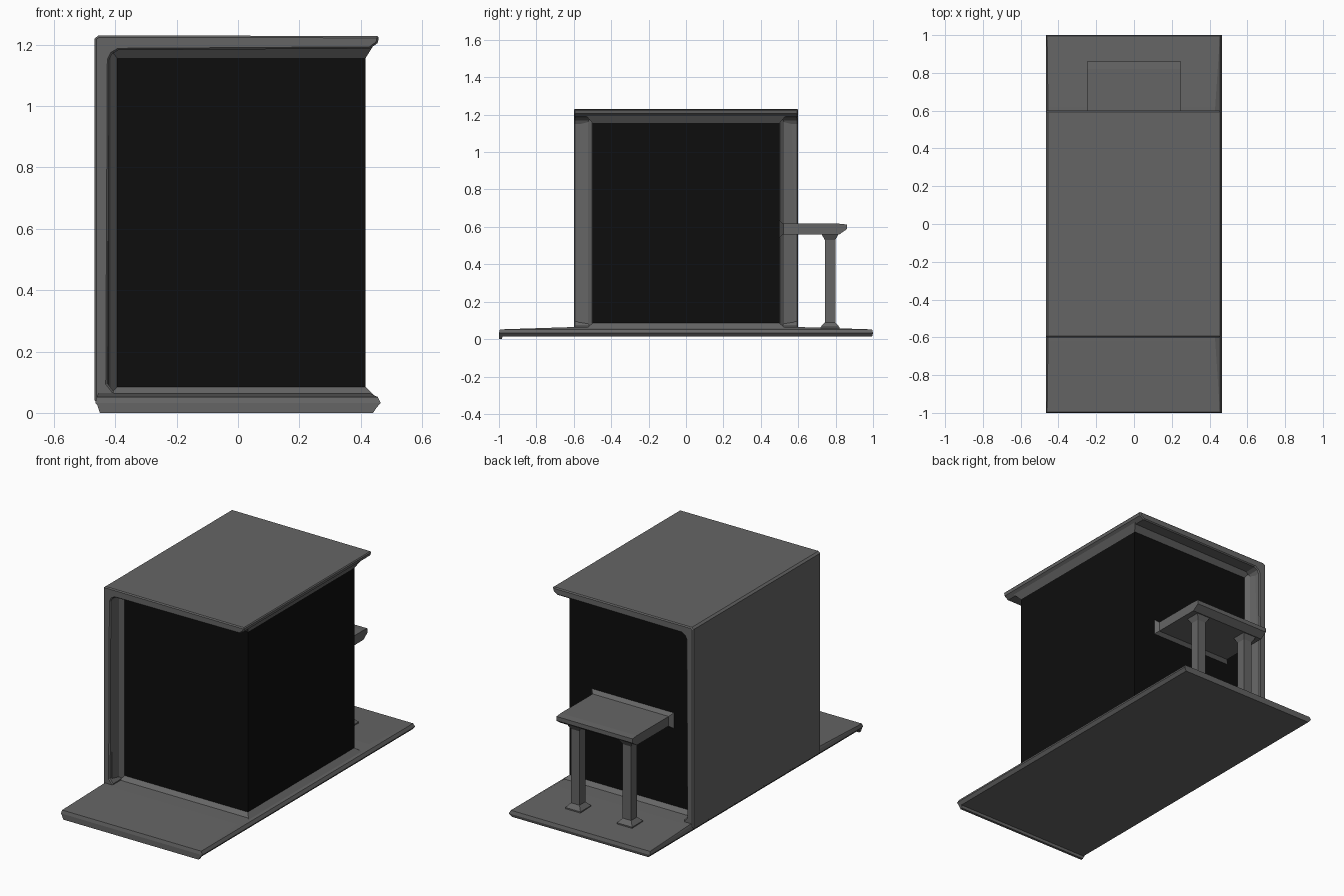
import bpy

if "Cube" in bpy.data.objects:
    bpy.data.objects.remove(bpy.data.objects["Cube"])

def material(name, v):
    m = bpy.data.materials.new(name)
    m.diffuse_color = (v, v, v, 1)
    m.use_nodes = True
    m.node_tree.nodes["Principled BSDF"].inputs["Base Color"].default_value = m.diffuse_color
    return m

GREY = material("dark_grey", 0.13)
BLACK = material("black", 0.004)

def build(name, verts, faces, mats=(GREY,)):
    me = bpy.data.meshes.new(name)
    me.from_pydata(verts, [], faces)
    for m in mats:
        me.materials.append(m)
    ob = bpy.data.objects.new(name, me)
    bpy.context.collection.objects.link(ob)
    return ob

def loft(name, rings, along_y=False, mats=(GREY,), dark_band=None):
    """Stack rectangles (a0, a1, b0, b1, height) into a closed solid."""
    verts, faces = [], []
    for a0, a1, b0, b1, h in rings:
        for a, b in ((a0, b0), (a1, b0), (a1, b1), (a0, b1)):
            verts.append((a, h, b) if along_y else (a, b, h))
    for r in range(len(rings) - 1):
        for i in range(4):
            j = (i + 1) % 4
            faces.append((r*4 + i, r*4 + j, r*4 + 4 + j, r*4 + 4 + i))
    n = len(verts)
    faces += [(3, 2, 1, 0), (n - 4, n - 3, n - 2, n - 1)]
    if along_y:
        faces = [f[::-1] for f in faces]
    ob = build(name, verts, faces, mats)
    if dark_band is not None:
        for p in ob.data.polygons[dark_band*4:dark_band*4 + 4]:
            p.material_index = 1
    return ob

# base slab, rising slightly towards the cabin
loft("base", [(-.45, .45, -1, .995, .015), (-.465, .465, -1, 1, .033),
              (-.46, .455, -.995, .995, .052), (-.455, .43, -.62, .62, .064)])
loft("base_front_lip", [(-.45, .44, -1, -.985, 0), (-.46, .46, -1, -.975, .03)])

# left wall and roof in one profile, filleted on the inner corner
profile = [(-.455, .03), (-.405, .03), (-.405, .07), (-.425, .095), (-.42, 1.15),
           (-.41, 1.17), (-.39, 1.182), (.43, 1.187), (.455, 1.205), (.46, 1.228),
           (-.455, 1.23), (-.467, 1.22), (-.467, .04)]
n = len(profile)
verts = [(x, y, z) for y in (-.6, .6) for x, z in profile]
faces = [(i, i + n, (i + 1) % n + n, (i + 1) % n) for i in range(n)]
faces += [tuple(range(n)), tuple(reversed(range(n, 2*n)))]
shell = build("wall_and_roof", verts, faces)
bevel = shell.modifiers.new("edge_softening", 'BEVEL')
bevel.width = .006
bevel.segments = 1
bevel.limit_method = 'ANGLE'
bevel.angle_limit = 1.2

# dark cabin body, flared into floor and roof
loft("cabin_body", [(-.44, .445, -.535, .535, .055), (-.44, .415, -.5, .5, .085),
                    (-.44, .415, -.5, .5, 1.155), (-.44, .44, -.535, .535, 1.195)],
     mats=(GREY, BLACK), dark_band=1)

# corner fillets between the cabin and the left wall
for name, s in (("front_fillet", -1), ("rear_fillet", 1)):
    pts = [(-.43, .49), (-.395, .49), (-.395, .502), (-.415, .525), (-.422, .58), (-.43, .58)]
    k = len(pts)
    v = [(x, s*y, z) for z in (.05, 1.19) for x, y in pts]
    f = [(i, (i + 1) % k, (i + 1) % k + k, i + k) for i in range(k)]
    f += [tuple(reversed(range(k))), tuple(range(k, 2*k))]
    if s > 0:
        v, f = v, f
    else:
        f = [q[::-1] for q in f]
    build(name, v, f)

# rear table shelf, flared where it meets the cabin
loft("table_top", [(-.285, .285, .53, .65, .485), (-.25, .25, .56, .617, .52),
                   (-.25, .25, .56, .617, .82), (-.25, .25, .588, .613, .86)], along_y=True)

# two table legs with flared ends
for name, cx in (("left_leg", -.17), ("right_leg", .17)):
    steps = [(.05, .055), (.05, .065), (.028, .09), (.028, .53), (.05, .57)]
    loft(name, [(cx - w, cx + w, .77 - w, .77 + w, z) for w, z in steps])
# outward-consistent normals for every part
import bmesh
for ob in bpy.context.collection.objects:
    bm = bmesh.new()
    bm.from_mesh(ob.data)
    bmesh.ops.recalc_face_normals(bm, faces=bm.faces)
    bm.to_mesh(ob.data)
    bm.free()
